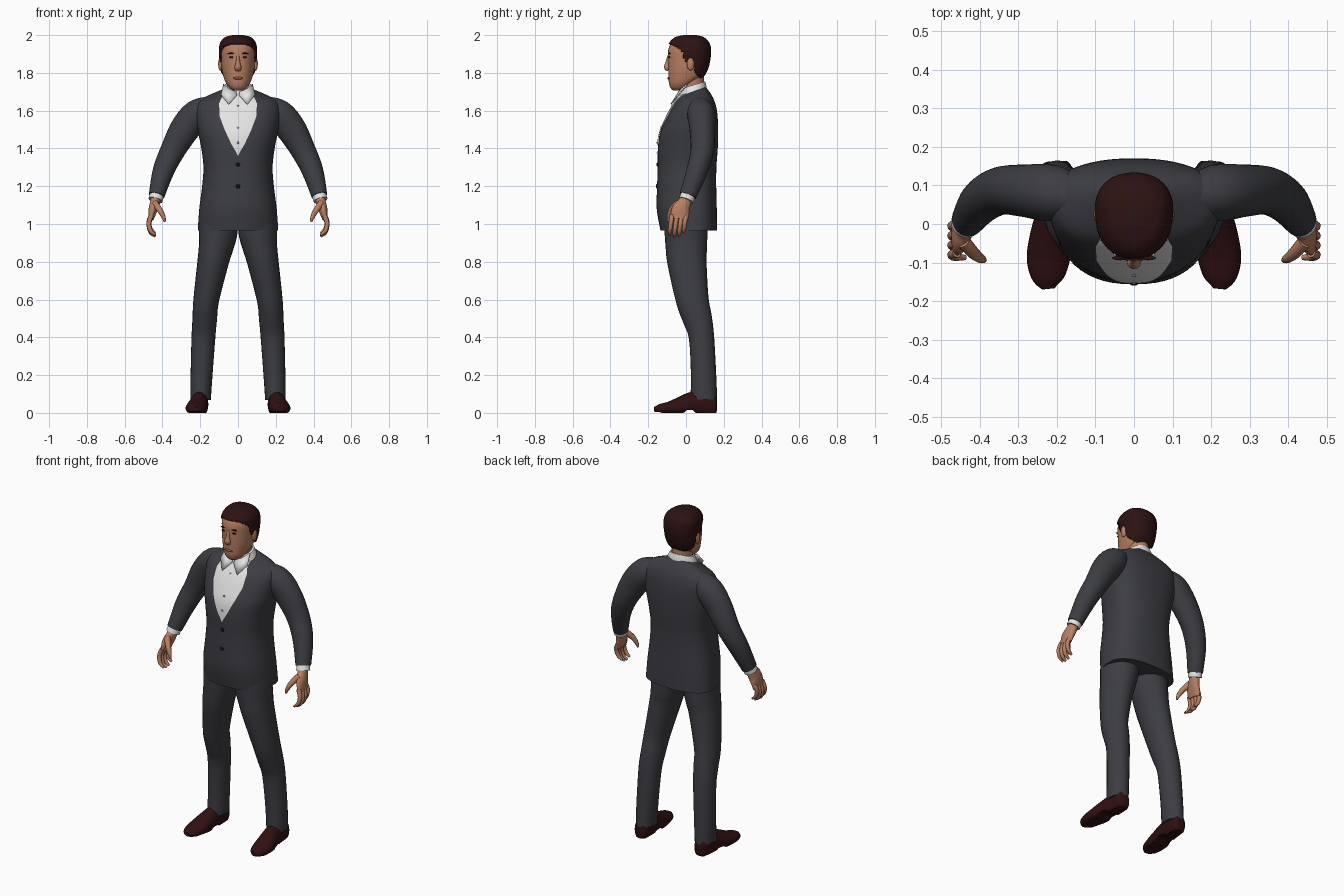
import bpy, bmesh, math
from mathutils import Vector

if "Cube" in bpy.data.objects:
    bpy.data.objects.remove(bpy.data.objects["Cube"])


def material(name, r, g, b):
    m = bpy.data.materials.new(name)
    m.diffuse_color = (r, g, b, 1)
    m.use_nodes = True
    m.node_tree.nodes["Principled BSDF"].inputs["Base Color"].default_value = m.diffuse_color
    return m


SUIT = material("charcoal suit", 0.046, 0.047, 0.056)
SHIRT = material("white shirt", 0.78, 0.78, 0.78)
SKIN = material("skin", 0.48, 0.215, 0.122)
HAIR = material("dark brown hair", 0.026, 0.006, 0.006)
SHOE = material("oxblood leather", 0.03, 0.005, 0.006)
BLACK = material("black button", 0.006, 0.006, 0.007)
GREY = material("grey button", 0.3, 0.3, 0.33)
LIP = material("lips", 0.3, 0.1, 0.07)


def spline(rows, n):
    """Catmull-Rom through tuples of any length, n steps per span."""
    out = []
    for i in range(len(rows) - 1):
        p0, p1, p2 = rows[max(i - 1, 0)], rows[i], rows[i + 1]
        p3 = rows[min(i + 2, len(rows) - 1)]
        for k in range(n):
            t = k / n
            out.append(tuple(0.5 * (2 * b + (c - a) * t + (2 * a - 5 * b + 4 * c - d) * t * t
                                    + (3 * b - a - 3 * c + d) * t ** 3)
                             for a, b, c, d in zip(p0, p1, p2, p3)))
    return out + [tuple(rows[-1])]


def lookup(table, v):
    for (a, fa), (b, fb) in zip(table, table[1:]):
        if v <= b:
            return fa + (fb - fa) * max(0, (v - a) / (b - a))
    return table[-1][1]


def skin_rings(name, rings, mat, closed=True, mirror=False, keep=None):
    bm = bmesh.new()
    vs = [[bm.verts.new(p) for p in r] for r in rings]
    n = len(vs[0])
    for r, s in zip(vs, vs[1:]):
        for j in range(n if closed else n - 1):
            k = (j + 1) % n
            bm.faces.new((r[j], r[k], s[k], s[j]))
    if closed:
        bm.faces.new(vs[0][::-1])
        bm.faces.new(vs[-1])
    if keep:
        drop = [f for f in bm.faces if not keep(f.calc_center_median())]
        bmesh.ops.delete(bm, geom=drop, context='FACES')
    return finish(name, bm, mat, mirror)


def finish(name, bm, mat, mirror=False):
    me = bpy.data.meshes.new(name)
    bm.to_mesh(me)
    bm.free()
    me.materials.append(mat)
    for p in me.polygons:
        p.use_smooth = True
    me.set_sharp_from_angle(angle=math.radians(50))
    ob = bpy.data.objects.new(name, me)
    bpy.context.collection.objects.link(ob)
    if mirror:
        mod = ob.modifiers.new("mirror", 'MIRROR')
        mod.use_mirror_merge = False
    return ob


def spow(v, e):
    return math.copysign(abs(v) ** e, v)


def body_point(row, ang, p):
    """Point on a level body section: z, half width, front y, back y, tilt."""
    z, rx, yf, yb, tilt = row
    yc = yb - 0.4 * (yb - yf)
    c, s = math.cos(ang), math.sin(ang)
    y = yc + (yb - yc if s > 0 else yc - yf) * spow(s, 2 / p)
    return (rx * spow(c, 2 / p), y, z + tilt * (y - 0.035))


def body(rows, n, p):
    return [[body_point(r, 2 * math.pi * j / n, p) for j in range(n)] for r in rows]


def tube(name, pts, mat, n=20, steps=4, mirror=True, floor=None):
    """Elliptical tube along points (x, y, z, radius across, radius deep)."""
    rows = spline(pts, steps)
    rings = []
    for i, r in enumerate(rows):
        t = (Vector(rows[min(i + 1, len(rows) - 1)][:3]) - Vector(rows[max(i - 1, 0)][:3])).normalized()
        a = Vector((1, 0, 0))
        a = (a - t * a.dot(t)).normalized()
        b = t.cross(a)
        ring = []
        for j in range(n):
            w = 2 * math.pi * j / n
            v = Vector(r[:3]) + a * r[3] * math.cos(w) + b * r[4] * math.sin(w)
            if floor:
                v.z = max(v.z, floor(v.y))
            ring.append(v)
        rings.append(ring)
    return skin_rings(name, rings, mat, mirror=mirror)


def blob(name, c, r, mat, mirror=False):
    bm = bmesh.new()
    bmesh.ops.create_uvsphere(bm, u_segments=16, v_segments=10, radius=1)
    for v in bm.verts:
        v.co = Vector(c) + Vector((v.co.x * r[0], v.co.y * r[1], v.co.z * r[2]))
    return finish(name, bm, mat, mirror)


# Jacket body
torso = spline([(0.965, .213, -.135, .165, 0), (1.08, .205, -.155, .163, 0), (1.2, .19, -.153, .16, 0),
                (1.3, .183, -.15, .161, 0), (1.4, .194, -.149, .168, 0), (1.48, .21, -.138, .17, 0),
                (1.56, .222, -.105, .168, 0), (1.62, .222, -.073, .16, 0),
                (1.66, .19, -.052, .142, .1), (1.7, .085, -.036, .105, .35)], 5)
skin_rings("jacket_body", body(torso, 56, 2.4), SUIT)

# Shirt front: a thin plate that follows the jacket inside the V opening
opening = [(1.365, .002), (1.42, .035), (1.5, .072), (1.57, .098), (1.64, .1), (1.7, .08)]
plate = []
for row in torso:
    if row[0] >= 1.36:
        w, line = lookup(opening, row[0]), []
        for u in range(-8, 9):
            x = w * u / 8
            ang = -math.acos(spow(x / row[1], 1.2))
            px, py, pz = body_point(row, ang, 2.4)
            line.append((px, py - 0.005, pz + 0.002))
        plate.append(line)
skin_rings("shirt_front", plate, SHIRT, closed=False)


def front_y(z):
    return min(torso, key=lambda r: abs(r[0] - z))[2]


# Buttons
for z in (1.315, 1.2):
    blob("jacket_button", (0, front_y(z) - .001, z), (.011, .006, .011), BLACK)
for z in (1.625, 1.51, 1.43):
    blob("shirt_button", (0, front_y(z) - .006, z), (.006, .004, .006), GREY)

# Shirt collar band and its two points
band = []
for z, rx, ry in ((1.675, .092, .078), (1.705, .085, .074), (1.735, .07, .066)):
    band.append([(rx * math.cos(a), .035 + ry * math.sin(a), z + .3 * ry * math.sin(a))
                 for a in (2 * math.pi * j / 32 for j in range(32))])
skin_rings("shirt_collar", band, SHIRT)
flap = skin_rings("collar_point", [[(.006, -.052, 1.683), (.05, -.082, 1.635), (.09, -.04, 1.685)],
                                   [(.008, -.04, 1.7), (.045, -.032, 1.715), (.078, .005, 1.742)]],
                  SHIRT, closed=False, mirror=True)
flap.modifiers.new("thickness", 'SOLIDIFY').thickness = 0.006

# Sleeves, cuffs and hands
tube("sleeve", [(.14, .07, 1.63, .05, .05), (.212, .08, 1.585, .078, .073), (.28, .086, 1.505, .079, .068),
                (.345, .086, 1.39, .066, .062), (.395, .058, 1.28, .057, .056),
                (.431, .01, 1.15, .042, .045)], SUIT, 24, 5)
tube("shirt_cuff", [(.425, .018, 1.17, .037, .039), (.437, .001, 1.126, .038, .04)], SHIRT)
tube("palm", [(.433, .004, 1.145, .026, .03), (.44, -.01, 1.11, .026, .037), (.45, -.028, 1.075, .024, .048),
              (.461, -.036, 1.025, .014, .047)], SKIN)
for i, drop in enumerate((.008, 0, .003, .018)):
    y = -.074 + .025 * i
    tube("finger", [(.458, y, 1.045, .013, .013), (.472, y - .006, .995 + drop, .012, .012),
                    (.462, y - .011, .955 + drop, .011, .011),
                    (.437, y - .013, .934 + drop, .006, .007)], SKIN, 10, 3)
tube("thumb", [(.442, -.045, 1.11, .018, .02), (.415, -.076, 1.075, .016, .016),
               (.396, -.09, 1.04, .012, .012), (.387, -.094, 1.012, .006, .006)], SKIN, 10, 3)

# Trouser legs
tube("trouser_leg", [(.102, 0, 1.02, .1, .115), (.105, 0, .95, .101, .113), (.116, .002, .88, .092, .11),
                     (.132, .005, .8, .083, .104), (.168, .033, .6, .068, .087), (.176, .06, .5, .065, .078),
                     (.183, .082, .4, .063, .067), (.193, .093, .2, .058, .067),
                     (.198, .094, .07, .054, .071)], SUIT, 24, 4)

# Shoes, flattened underneath with a raised arch
tube("shoe", [(.2, .163, .045, .022, .035), (.2, .15, .045, .038, .065), (.202, .09, .045, .045, .07),
              (.206, .03, .04, .048, .07), (.214, -.03, .03, .055, .056), (.222, -.09, .024, .056, .036),
              (.224, -.14, .02, .042, .026), (.222, -.168, .02, .016, .012)], SHOE, 24, 4,
     floor=lambda y: .014 if -.01 < y < .05 else .004 if y < -.13 else 0)

# Neck, head and face
tube("neck", [(0, .04, 1.65, .06, .06), (0, .036, 1.72, .058, .06), (0, .035, 1.8, .06, .06)],
     SKIN, mirror=False)
head = [(1.708, .028, -.07, -.015, 0), (1.722, .046, -.083, .01, 0), (1.745, .063, -.09, .04, 0),
        (1.78, .077, -.093, .085, 0), (1.82, .086, -.094, .108, 0), (1.87, .09, -.095, .12, 0),
        (1.92, .092, -.094, .124, 0), (1.955, .084, -.08, .113, 0), (1.98, .06, -.05, .085, 0),
        (1.99, .02, -.005, .045, 0)]
skin_rings("head", body(spline(head, 4), 40, 2.2), SKIN)
tube("nose", [(0, -.088, 1.893, .008, .009), (0, -.097, 1.855, .011, .012), (0, -.1, 1.83, .018, .017),
              (0, -.093, 1.812, .014, .008)], SKIN, 14, mirror=False)
blob("ear", (.093, .024, 1.848), (.012, .02, .036), SKIN, True)
blob("eye", (.035, -.088, 1.883), (.013, .005, .005), HAIR, True)
blob("eyebrow", (.036, -.088, 1.903), (.021, .006, .004), HAIR, True)
blob("mouth", (0, -.09, 1.772), (.027, .008, .007), LIP)

# Hair: an enlarged shell of the head, cut along the hairline
hairline = [(-.08, 1.952), (-.05, 1.94), (-.02, 1.915), (-.005, 1.86), (.012, 1.85), (.022, 1.882),
            (.04, 1.87), (.05, 1.80), (.08, 1.77)]
shell = [(z + .01 * max(0, (z - 1.87) / .12), rx + .009, yf - .007, yb + .009, 0) for z, rx, yf, yb, _ in head]
hair = skin_rings("hair", body(spline(shell, 8), 72, 2.2), HAIR,
                  keep=lambda c: c.z > lookup(hairline, c.y))
mod = hair.modifiers.new("thickness", 'SOLIDIFY')
mod.thickness = 0.012
mod.offset = -1
